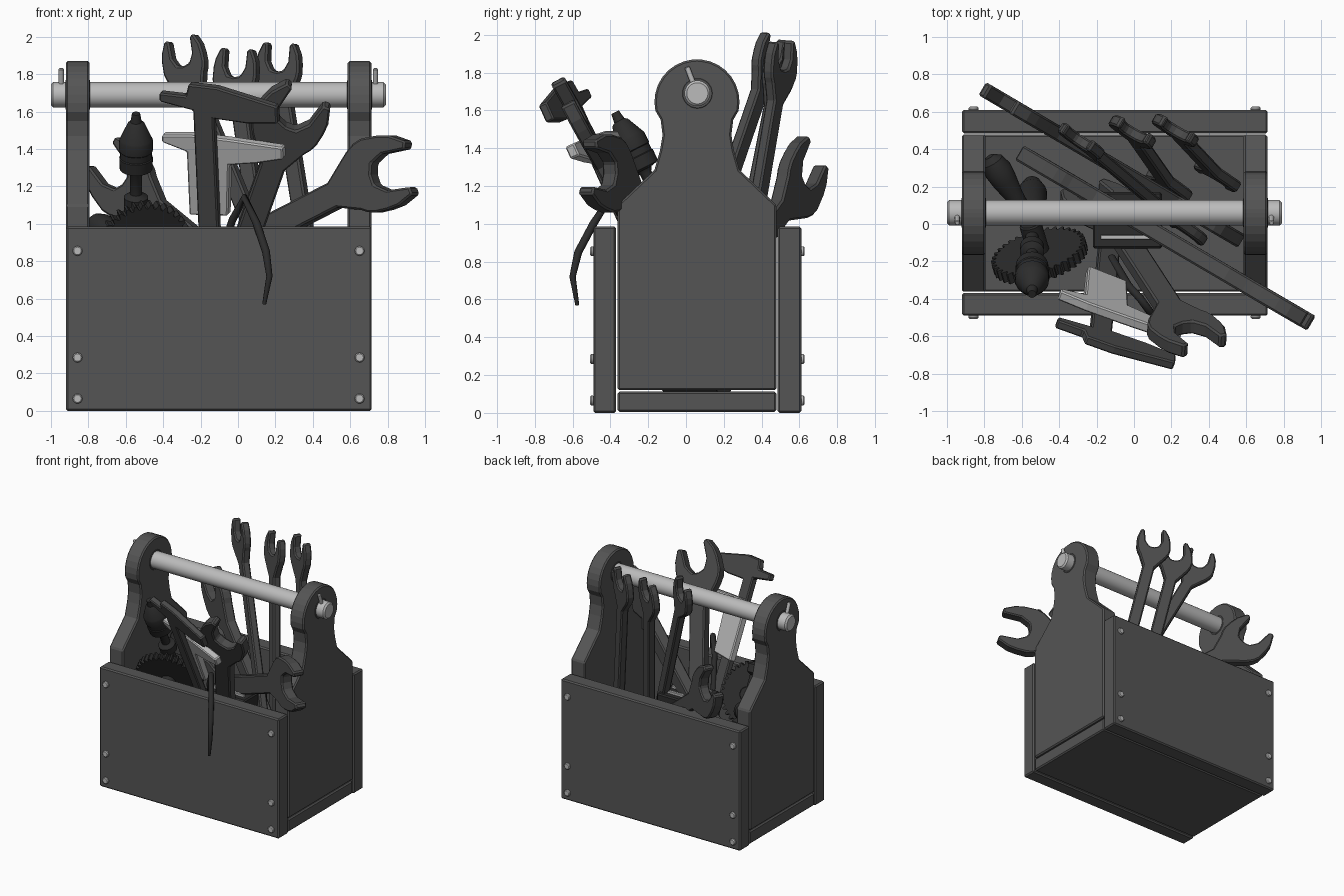
import bpy, bmesh, math
from mathutils import Vector

if "Cube" in bpy.data.objects:
    bpy.data.objects.remove(bpy.data.objects["Cube"])


def material(name, v):
    m = bpy.data.materials.new(name)
    m.diffuse_color = (v, v, v, 1)
    m.use_nodes = True
    m.node_tree.nodes["Principled BSDF"].inputs["Base Color"].default_value = m.diffuse_color
    return m


WOOD = material("board_grey", 0.09)
DARK = material("dark_steel", 0.025)
MID = material("grey_steel", 0.07)
LIGHT = material("light_metal", 0.5)


def finish(name, bm, mat, bevel=0.0, smooth=False):
    bmesh.ops.recalc_face_normals(bm, faces=bm.faces)
    me = bpy.data.meshes.new(name)
    bm.to_mesh(me)
    bm.free()
    me.materials.append(mat)
    ob = bpy.data.objects.new(name, me)
    bpy.context.collection.objects.link(ob)
    if bevel:
        mod = ob.modifiers.new("bevel", 'BEVEL')
        mod.width = bevel
        mod.limit_method = 'ANGLE'
        mod.angle_limit = math.radians(40)
    if smooth:
        me.shade_smooth()
        me.set_sharp_from_angle(angle=math.radians(35))
    return ob


def prism(name, pts, origin, ex, ey, th, mat, bevel=0.008):
    """Extrude a 2D outline, centred on its plane; ex is squared up to ey."""
    o, ey = Vector(origin), Vector(ey).normalized()
    ex = Vector(ex)
    ex = (ex - ey * ex.dot(ey)).normalized()
    n = ex.cross(ey)
    bm = bmesh.new()
    vs = [bm.verts.new(o + ex * u + ey * v - n * th / 2) for u, v in pts]
    f = bm.faces.new(vs)
    r = bmesh.ops.extrude_face_region(bm, geom=[f])
    bmesh.ops.translate(bm, vec=n * th, verts=[g for g in r["geom"] if isinstance(g, bmesh.types.BMVert)])
    return finish(name, bm, mat, bevel)


def block(name, lo, hi, mat, bevel=0.01):
    pts = [(lo[0], lo[2]), (hi[0], lo[2]), (hi[0], hi[2]), (lo[0], hi[2])]
    return prism(name, pts, (0, (lo[1] + hi[1]) / 2, 0), (1, 0, 0), (0, 0, 1), hi[1] - lo[1], mat, bevel)


def lathe(name, prof, origin, axis, mat, seg=24):
    """Revolve (radius, height) pairs around an axis, capped at both ends."""
    q = Vector(axis).to_track_quat('Z', 'Y')
    o = Vector(origin)
    bm = bmesh.new()
    rings = []
    for r, h in prof:
        rings.append([bm.verts.new(o + q @ Vector((r * math.cos(t * math.tau / seg), r * math.sin(t * math.tau / seg), h)))
                      for t in range(seg)])
    for a, b in zip(rings, rings[1:]):
        for i in range(seg):
            j = (i + 1) % seg
            bm.faces.new((a[i], a[j], b[j], b[i]))
    bm.faces.new(rings[0])
    bm.faces.new(rings[-1])
    return finish(name, bm, mat, 0, True)


def rod(name, a, b, r, mat, seg=16, c=0.008):
    a, b = Vector(a), Vector(b)
    L = (b - a).length
    return lathe(name, [(r - c, 0), (r, c), (r, L - c), (r - c, L)], a, b - a, mat, seg)


def wrench(name, head, d, s, R, th, L, mat=MID):
    """Double open-ended wrench; d points from the handle to the head, s to its right."""
    ang = math.radians(-15)
    ca, sa = math.cos(ang), math.sin(ang)
    jaw = [(-.98, .3), (-.92, .65), (-.7, 1.1), (-.5, 1.05), (-.48, .35), (-.28, 0), (.0, -.06),
           (.28, 0), (.48, .35), (.5, 1.05), (.7, 1.1), (.92, .65), (.98, .3)]
    left = [(math.cos(math.radians(t)), math.sin(math.radians(t))) for t in (226, 208, 192)]
    right = [(math.cos(math.radians(t)), math.sin(math.radians(t))) for t in (-4, -18, -30)]
    half = [(R * (x * ca - y * sa), R * (x * sa + y * ca)) for x, y in left + jaw + right]
    half = [(-.35 * R, -1.35 * R)] + half + [(.35 * R, -1.35 * R)]
    prism(name, half + [(-u, -L - v) for u, v in half], head, s, d, th, mat, 0.01)


# wooden box: boards, floor, shaped ends
block("front_board", (-.92, -.49, 0), (.715, -.37, .985), WOOD)
block("back_board", (-.92, .485, 0), (.715, .61, .985), WOOD)
block("floor_board", (-.915, -.362, .005), (.71, .478, .112), WOOD)
side = [(.42, .12), (.42, 1.10), (.225, 1.285), (.195, 1.39), (.182, 1.47), (.192, 1.55)]
side += [(.225 * math.cos(math.radians(t)), 1.645 + .225 * math.sin(math.radians(t))) for t in range(-12, 90, 12)]
outline = side + [(0, 1.87)] + [(-y, z) for y, z in reversed(side)]
for name, x in (("left_end", -.857), ("right_end", .65)):
    prism(name, outline, (x, .058, 0), (0, 1, 0), (0, 0, 1), .127, WOOD, 0.01)
    # washer ring around the rod hole
    rod(name + "_ring", (x - .066, .06, 1.69), (x + .066, .06, 1.69), .085, WOOD, 32)

# carrying rod, locking pins, screws
rod("carry_rod", (-1, .06, 1.69), (.79, .06, 1.69), .068, LIGHT, 32, .012)
for x in (-.945, .735):
    rod("lock_pin", (x, .055, 1.70), (x, .005, 1.83), .014, LIGHT, 12, .004)
for x in (-.858, .65):
    for z in (.065, .285, .855):
        for y, sgn in ((-.485, -1), (.605, 1)):
            rod("screw", (x, y, z), (x, y + sgn * .022, z), .026, LIGHT, 16, .006)

# large wrenches
wrench("large_wrench_right", (.74, -.41, 1.265), (.82, -.48, .42), (.35, -.2, -.85), .205, .09, 1.45)
wrench("large_wrench_left", (-.61, .605, 1.22), (-.68, .4, .56), (.5, -.3, .8), .19, .08, 1.40)
wrench("large_wrench_front", (.265, -.565, 1.54), (.30, -.46, .85), (1, -.05, 0), .195, .08, 1.45)
# smaller wrenches standing at the back
wrench("small_wrench_a", (-.28, .44, 1.85), (-.36, .3, .87), (.83, -.55, 0), .135, .06, 1.5)
wrench("small_wrench_b", (-.01, .49, 1.79), (-.14, .2, 1), (.85, -.5, 0), .135, .06, 1.45)
wrench("small_wrench_c", (.22, .50, 1.82), (-.16, .17, 1), (.85, -.5, 0), .135, .06, 1.45)

# caliper: beam with fixed jaw, then the light slider behind it
co, cs, cd = Vector((-.18, -.62, 1.68)), (.94, -.33, -.12), (-.04, -.41, .91)
beam = [(-.25, 0), (-.25, -.05), (-.06, -.08), (-.06, -1.3), (.055, -1.3), (.055, -.115), (.25, -.12),
        (.42, -.10), (.42, 0), (.25, .035), (.08, .07), (-.08, .07), (-.1, 0)]
prism("caliper_beam", beam, co, cs, cd, .05, MID)
slider = [(-.26, -.27), (-.26, -.31), (-.12, -.35), (-.12, -.72), (.1, -.7), (.12, -.4), (.28, -.37),
          (.43, -.33), (.43, -.26), (.12, -.25), (-.1, -.25)]
prism("caliper_slider", slider, co + Vector((.012, .04, .02)), cs, cd, .055, LIGHT)

# hand drill: chuck and shaft, gear wheel, side knob
axis = Vector((0, .45, -.89)).normalized()
tip = Vector((-.545, -.375, 1.59))
lathe("drill_chuck", [(.022, 0), (.03, .05), (.045, .06), (.085, .15), (.09, .16), (.09, .22), (.085, .225),
                      (.085, .26), (.09, .265), (.088, .33), (.045, .34), (.032, .36), (.032, .48), (.065, .5),
                      (.065, .56), (.035, .58), (.035, .9), (.075, .95), (.08, 1.2), (.05, 1.3)], tip, axis, DARK)
gn = Vector((-.25, .86, .43)).normalized()
gc = Vector((-.505, -.17, .88))
teeth = [((.26 if i % 4 < 2 else .235) * math.cos(i * math.tau / 144),
          (.26 if i % 4 < 2 else .235) * math.sin(i * math.tau / 144)) for i in range(144)]
prism("gear_wheel", teeth, gc, Vector((.86, .25, 0)), gn.cross(Vector((.86, .25, 0))), .06, DARK, 0)
rod("gear_hub", gc - gn * .07, gc + gn * .2, .06, DARK)
knob, kd = Vector((-.59, .07, .9)), Vector((-.17, .27, .10))
lathe("drill_knob", [(.03, 0), (.045, .03), (.05, .1), (.068, .2), (.075, .27), (.06, .33), (.025, .36)], knob, kd, DARK)
rod("knob_arm", gc + gn * .15, knob + kd * .1, .025, DARK)

# curved strip hanging over the front board
cu = bpy.data.curves.new("bent_strip", 'CURVE')
cu.dimensions = '3D'
cu.bevel_depth = .021
cu.bevel_resolution = 2
cu.use_fill_caps = True
path = [(-.12, -.18, .75, 1), (-.03, -.33, 1.02, 1), (.035, -.40, 1.14, 1), (.10, -.49, 1.0, 1),
        (.15, -.57, .85, 1), (.168, -.60, .72, .8), (.14, -.575, .57, .5)]
sp = cu.splines.new('POLY')
sp.points.add(len(path) - 1)
for p, (x, y, z, r) in zip(sp.points, path):
    p.co, p.radius = (x, y, z, 1), r
cu.materials.append(DARK)
bpy.context.collection.objects.link(bpy.data.objects.new("bent_strip", cu))

# small tool block in the middle of the box, with light strips
block("tool_block", (-.22, -.13, .112), (.15, .17, .85), DARK)
for y in (-.07, .02, .11):
    block("metal_strip", (-.18, y - .012, .84), (.11, y + .012, .87), LIGHT, .003)
